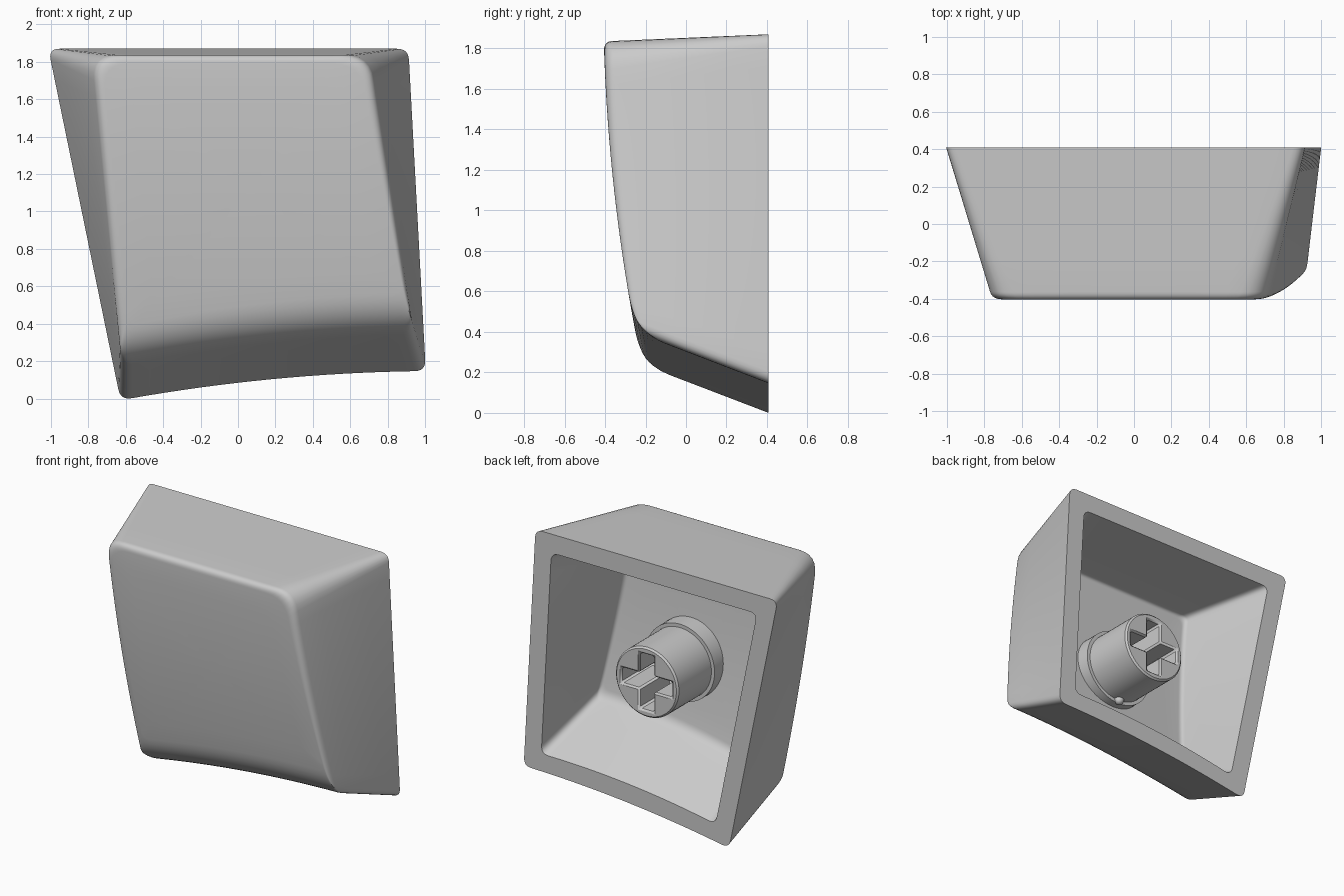
import bpy, bmesh, math
from mathutils import Vector

if "Cube" in bpy.data.objects:
    bpy.data.objects.remove(bpy.data.objects["Cube"])

BACK = 0.408
EDGE_N, CORNER_N, FILLET_N = 16, 6, 8


def front_y(z):
    """Gently bowed, leaning front face."""
    u = (z - 1.1) / 0.7
    return -0.355 - 0.0775 * u + 0.0275 * u * u


def outline(corners, cuts, sag=0.035):
    """Rounded four-sided outline (TL, TR, BR, BL) -> (x, z, bottom weight)."""
    c = [Vector(p) for p in corners]

    def on_edge(i, s):
        p = c[i].lerp(c[(i + 1) % 4], s)
        if i == 2:                                  # arched bottom edge
            p.y += sag * 4 * s * (1 - s)
        return p

    pts = []
    for i in range(4):
        j = (i + 1) % 4
        length = (c[j] - c[i]).length
        s0, s1 = cuts[i] / length, 1 - cuts[j] / length
        w0, w1 = float(i == 2), float(j == 2)
        for k in range(EDGE_N):
            pts.append((on_edge(i, s0 + (s1 - s0) * k / EDGE_N), w0))
        a = on_edge(i, s1)
        b = on_edge(j, cuts[j] / (c[(j + 1) % 4] - c[j]).length)
        for k in range(CORNER_N):
            t = k / CORNER_N
            p = a * (1 - t) ** 2 + c[j] * 2 * t * (1 - t) + b * t * t
            pts.append((p, w0 + (w1 - w0) * t * t * (3 - 2 * t)))
    return pts


def skin(bm, base, front, cuts_base, cuts_front, b_side, b_bottom, y_off):
    """Tapered walls, variable fillet and closed front; returns the open rim."""
    tl, tr, br, bl = front
    inset = [(tl[0] + b_side, tl[1] - b_side), (tr[0] - b_side, tr[1] - b_side),
             (br[0] - b_side, br[1] + b_bottom), (bl[0] + b_side, bl[1] + b_bottom)]

    def face_pt(p):
        return Vector((p.x, front_y(p.y) + y_off, p.y))

    A = [Vector((p.x, BACK, p.y)) for p, w in outline(base, cuts_base)]
    F_raw = outline(front, cuts_front)
    F = [face_pt(p) for p, w in F_raw]
    G2 = [p for p, w in outline(inset, cuts_front)]
    G = [face_pt(p) for p in G2]
    B = [f + (a - f).normalized() * (b_side + (b_bottom - b_side) * w)
         for a, f, (_, w) in zip(A, F, F_raw)]
    rings = [[a.lerp(b, k / 4) for a, b in zip(A, B)] for k in range(5)]
    for k in range(1, FILLET_N + 1):
        t = k / FILLET_N
        rings.append([b * (1 - t) ** 2 + f * 2 * t * (1 - t) + g * t * t
                      for b, f, g in zip(B, F, G)])
    mid = sum(G2, Vector((0, 0))) / len(G2)
    for s in (0.8, 0.6, 0.4, 0.2):
        rings.append([face_pt(mid.lerp(p, s)) for p in G2])
    vr = [[bm.verts.new(p) for p in r] for r in rings]
    for r0, r1 in zip(vr, vr[1:]):
        bridge(bm, r0, r1)
    tip = bm.verts.new(face_pt(mid))
    last = vr[-1]
    for i in range(len(last)):
        bm.faces.new((last[i], last[(i + 1) % len(last)], tip))
    return vr[0]


def bridge(bm, r0, r1):
    n = len(r0)
    for i in range(n):
        j = (i + 1) % n
        bm.faces.new((r0[i], r0[j], r1[j], r1[i]))


def smooth(obj, angle=35):
    bpy.ops.object.select_all(action='DESELECT')
    obj.select_set(True)
    bpy.context.view_layer.objects.active = obj
    bpy.ops.object.shade_smooth_by_angle(angle=math.radians(angle))


# Hollow cap shell: outer skin, inner skin and flat rim at the back
bm = bmesh.new()
outer = skin(bm,
             [(-1.014, 1.87), (0.911, 1.87), (1.004, 0.147), (-0.628, -0.009)],
             [(-0.77, 1.835), (0.695, 1.835), (0.93, 0.40), (-0.625, 0.23)],
             (0.06, 0.06, 0.06, 0.06), (0.14, 0.14, 0.06, 0.06), 0.045, 0.16, 0.0)
inner = skin(bm,
             [(-0.85, 1.735), (0.785, 1.735), (0.865, 0.27), (-0.52, 0.135)],
             [(-0.64, 1.69), (0.57, 1.69), (0.76, 0.53), (-0.49, 0.37)],
             (0.06, 0.06, 0.06, 0.06), (0.06, 0.06, 0.06, 0.06), 0.03, 0.05, 0.18)
bridge(bm, outer, inner)
bmesh.ops.recalc_face_normals(bm, faces=bm.faces[:])
mesh = bpy.data.meshes.new("cap_shell")
bm.to_mesh(mesh)
bm.free()
cap = bpy.data.objects.new("cap_shell", mesh)
bpy.context.collection.objects.link(cap)
smooth(cap)

# Stem position on the ceiling
SX, SZ, TIP = 0.09, 0.955, 0.32


def rod(name, radius, y0, y1):
    bpy.ops.mesh.primitive_cylinder_add(
        vertices=64, radius=radius, depth=y1 - y0,
        location=(SX, (y0 + y1) / 2, SZ), rotation=(math.pi / 2, 0, 0))
    obj = bpy.context.object
    obj.name = name
    return obj


# Round stem with a cross-shaped socket
stem = rod("stem", 0.25, -0.24, TIP)
bpy.ops.object.transform_apply(location=True, rotation=True, scale=True)
for size in ((0.40, 0.11), (0.11, 0.40)):
    bpy.ops.mesh.primitive_cube_add(size=1, location=(SX, TIP, SZ))
    cutter = bpy.context.object
    cutter.name = "socket_cutter"
    cutter.hide_render = True
    cutter.scale = (size[0], 0.7, size[1])
    bpy.context.view_layer.update()
    bpy.context.view_layer.objects.active = stem
    mod = stem.modifiers.new("socket", 'BOOLEAN')
    mod.operation, mod.solver, mod.object = 'DIFFERENCE', 'EXACT', cutter
    bpy.ops.object.modifier_apply(modifier=mod.name)
    bpy.data.objects.remove(cutter)
bev = stem.modifiers.new("edge_chamfer", 'BEVEL')
bev.width, bev.segments, bev.limit_method = 0.012, 1, 'ANGLE'
bev.angle_limit = math.radians(40)
smooth(stem, 30)

# Wider collar where the stem meets the ceiling
collar = rod("stem_collar", 0.275, -0.24, -0.06)
smooth(collar)

# Small pip beside the stem
bpy.ops.mesh.primitive_uv_sphere_add(segments=24, ring_count=12, radius=0.033,
                                     location=(SX, -0.05, SZ - 0.255))
pip = bpy.context.object
pip.name = "stem_pip"
smooth(pip)
